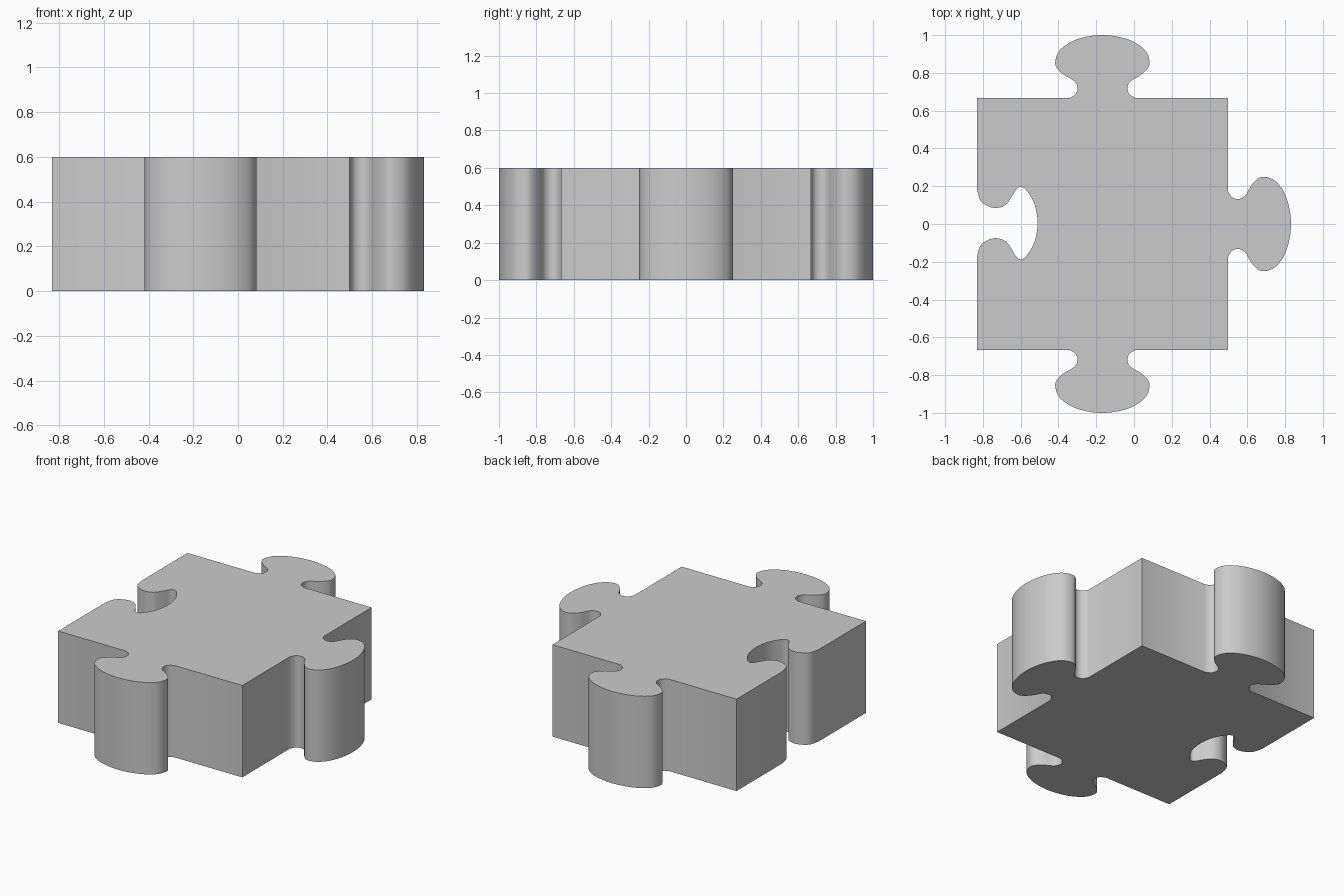
import bpy, bmesh, math
from mathutils import Vector

if "Cube" in bpy.data.objects:
    bpy.data.objects.remove(bpy.data.objects["Cube"])

HEIGHT = 0.6
# half profiles: (distance from centre line, distance from the piece's edge)
TAB = [(0.175, 0), (0.143, 0.02), (0.132, 0.055), (0.15, 0.09), (0.20, 0.12),
       (0.238, 0.155), (0.25, 0.19), (0.23, 0.248), (0.17, 0.295), (0.09, 0.323), (0, 0.333)]
SOCKET = [(0.185, 0), (0.13, -0.014), (0.10, -0.04), (0.08, -0.095), (0.095, -0.15),
          (0.14, -0.185), (0.18, -0.21), (0.192, -0.235), (0.17, -0.265), (0.10, -0.305), (0, -0.322)]


def smooth_path(points, steps=5):
    """Catmull-Rom curve through the points."""
    p = [points[0]] + points + [points[-1]]
    out = []
    for a, b, c, d in zip(p, p[1:], p[2:], p[3:]):
        for i in range(steps):
            t = i / steps
            out.append(0.5 * (2 * b + (c - a) * t + (2 * a - 5 * b + 4 * c - d) * t * t
                              + (3 * b - a - 3 * c + d) * t ** 3))
    return out + [points[-1]]


def edge_feature(centre, outward, half):
    """Mirror a half profile and place it on an edge, running anticlockwise."""
    n = Vector(outward)
    t = Vector((-n.y, n.x))
    full = [(-u, v) for u, v in half] + [(u, v) for u, v in half[-2::-1]]
    return smooth_path([Vector(centre) + t * u + n * v for u, v in full])


# outline: corners alternating with tabs and the left socket
x0, x1, y = -0.832, 0.498, 0.667
mid = (x0 + x1) / 2
outline = [Vector((x0, -y))] + edge_feature((mid, -y), (0, -1), TAB)
outline += [Vector((x1, -y))] + edge_feature((x1, 0), (1, 0), TAB)
outline += [Vector((x1, y))] + edge_feature((mid, y), (0, 1), TAB)
outline += [Vector((x0, y))] + edge_feature((x0, 0.005), (-1, 0), SOCKET)

# extrude the outline into a solid piece
bm = bmesh.new()
base = bm.faces.new([bm.verts.new((p.x, p.y, 0)) for p in outline])
top = bmesh.ops.extrude_face_region(bm, geom=[base], use_keep_orig=True)
bmesh.ops.translate(bm, vec=(0, 0, HEIGHT),
                    verts=[v for v in top["geom"] if isinstance(v, bmesh.types.BMVert)])
bmesh.ops.recalc_face_normals(bm, faces=bm.faces)
bmesh.ops.triangulate(bm, faces=[f for f in bm.faces if len(f.verts) > 4])
mesh = bpy.data.meshes.new("puzzle_piece")
bm.to_mesh(mesh)
bm.free()

piece = bpy.data.objects.new("puzzle_piece", mesh)
bpy.context.collection.objects.link(piece)
bpy.context.view_layer.objects.active = piece
piece.select_set(True)
bpy.ops.object.shade_smooth_by_angle(angle=math.radians(35))
